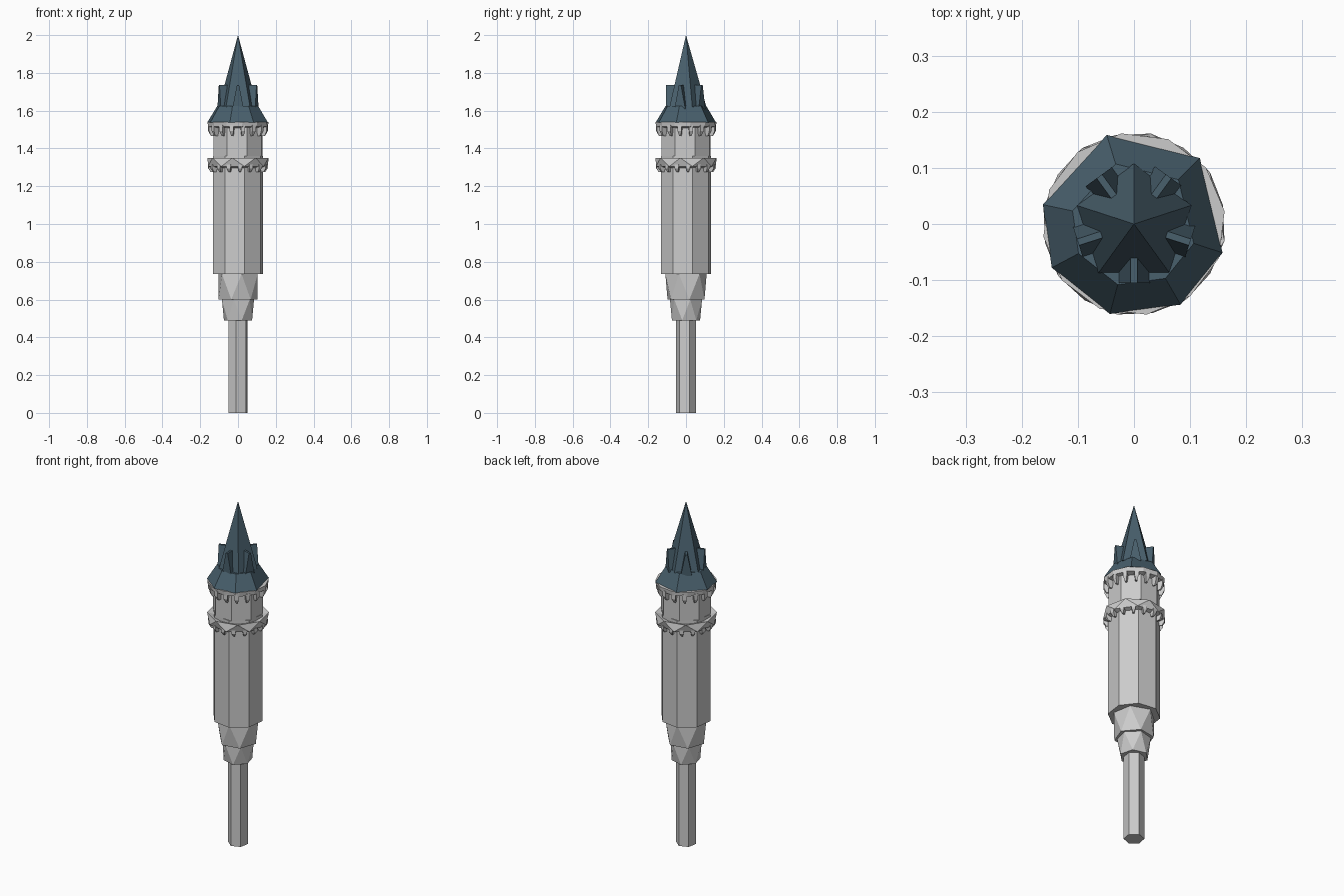
import bpy
from math import cos, sin, radians, pi
from mathutils import Vector

if "Cube" in bpy.data.objects:
    bpy.data.objects.remove(bpy.data.objects["Cube"])

slate = bpy.data.materials.new("slate")
slate.diffuse_color = (0.065, 0.115, 0.15, 1)
slate.use_nodes = True
slate.node_tree.nodes["Principled BSDF"].inputs["Base Color"].default_value = slate.diffuse_color


def make(name, verts, faces, mat=None):
    me = bpy.data.meshes.new(name)
    me.from_pydata(verts, [], faces)
    me.validate()
    ob = bpy.data.objects.new(name, me)
    bpy.context.collection.objects.link(ob)
    if mat:
        me.materials.append(mat)
    return ob


def loft(name, layers, n, start=0.0, mat=None, angles=None):
    """Stack of n-sided rings; each layer is (radius, z, twist in degrees)."""
    angles = angles or [start + 360 * i / n for i in range(n)]
    verts, faces = [], []
    for r, z, tw in layers:
        verts += [(r * cos(radians(a + tw)), r * sin(radians(a + tw)), z) for a in angles]
    for k in range(len(layers) - 1):
        b, t = k * n, (k + 1) * n
        for i in range(n):
            j = (i + 1) % n
            if layers[k][2] == layers[k + 1][2]:
                faces.append((b + i, b + j, t + j, t + i))
            else:
                faces += [(b + i, b + j, t + i), (b + j, t + j, t + i)]
    faces.append(tuple(reversed(range(n))))
    faces.append(tuple(range(len(verts) - n, len(verts))))
    return make(name, verts, faces, mat)


def radial_prisms(name, profiles, angles, mat=None):
    """Copies of a lofted solid around the axis; profile points are (radial, tangent, z)."""
    verts, faces = [], []
    m = len(profiles[0])
    for a in angles:
        o = len(verts)
        ca, sa = cos(radians(a)), sin(radians(a))
        for p in profiles:
            verts += [(r * ca - t * sa, r * sa + t * ca, z) for r, t, z in p]
        faces += [(o + i, o + (i + 1) % m, o + m + (i + 1) % m, o + m + i) for i in range(m)]
        faces += [tuple(o + i for i in reversed(range(m))), tuple(o + m + i for i in range(m))]
    return make(name, verts, faces, mat)


# stem and stepped supports
loft("stem", [(0.054, 0, 0), (0.054, 0.5, 0)], 6, 20)
loft("lower_support", [(0.077, 0.49, 0), (0.088, 0.60, 30)], 6, -15)
loft("upper_support", [(0.104, 0.60, 0), (0.111, 0.735, 30)], 6, 10)

# tower shaft
loft("tower_shaft", [(0.138, 0.735, 0), (0.138, 1.36, 0)], 8, 15)
loft("tower_top", [(0.137, 1.36, 0), (0.137, 1.54, 0)], 8, 20)

# zigzag gallery ring and thin cornice under the roof
loft("gallery_ring", [(0.13, 1.295, 0), (0.162, 1.305, 0), (0.164, 1.35, 22.5),
                      (0.13, 1.34, 22.5)], 8, 12)
loft("cornice_ring", [(0.13, 1.508, 0), (0.160, 1.515, 0), (0.163, 1.54, 0)], 12, 8)


# hanging bracket teeth
def teeth(name, z_top, z_out, z_low, count, start):
    def side(t):
        return [(0.12, t, z_top), (0.12, t * 0.4, z_low),
                (0.145, t * 0.4, z_low), (0.158, t, z_out), (0.158, t, z_top)]
    radial_prisms(name, [side(-0.011), side(0.011)],
                  [start + 360 * i / count for i in range(count)])


teeth("gallery_teeth", 1.315, 1.295, 1.276, 16, 4)
teeth("cornice_teeth", 1.525, 1.492, 1.467, 16, 10)

# flared roof skirt and five-sided spire
loft("roof_skirt", [(0.166, 1.538, 0), (0.112, 1.625, 0)], 7, mat=slate,
     angles=[-152, -105, -60, -18, 45, 107, 168])
base = [(0.108 * cos(radians(a)), 0.108 * sin(radians(a)), 1.62) for a in range(18, 378, 72)]
make("spire", base + [(0, 0, 2.0)],
     [(i, (i + 1) % 5, 5) for i in range(5)] + [(4, 3, 2, 1, 0)], slate)

# pointed dormers, one per spire face
radial_prisms("dormers",
              [[(r, -0.03, 1.61), (r, 0.03, 1.61), (r, 0.006, 1.735), (r, -0.006, 1.735)]
               for r in (0.04, 0.105)],
              range(-18, 342, 72), slate)

# consistent outward normals
import bmesh
for ob in bpy.context.collection.objects:
    bm = bmesh.new()
    bm.from_mesh(ob.data)
    bmesh.ops.recalc_face_normals(bm, faces=bm.faces)
    bm.to_mesh(ob.data)
    bm.free()
